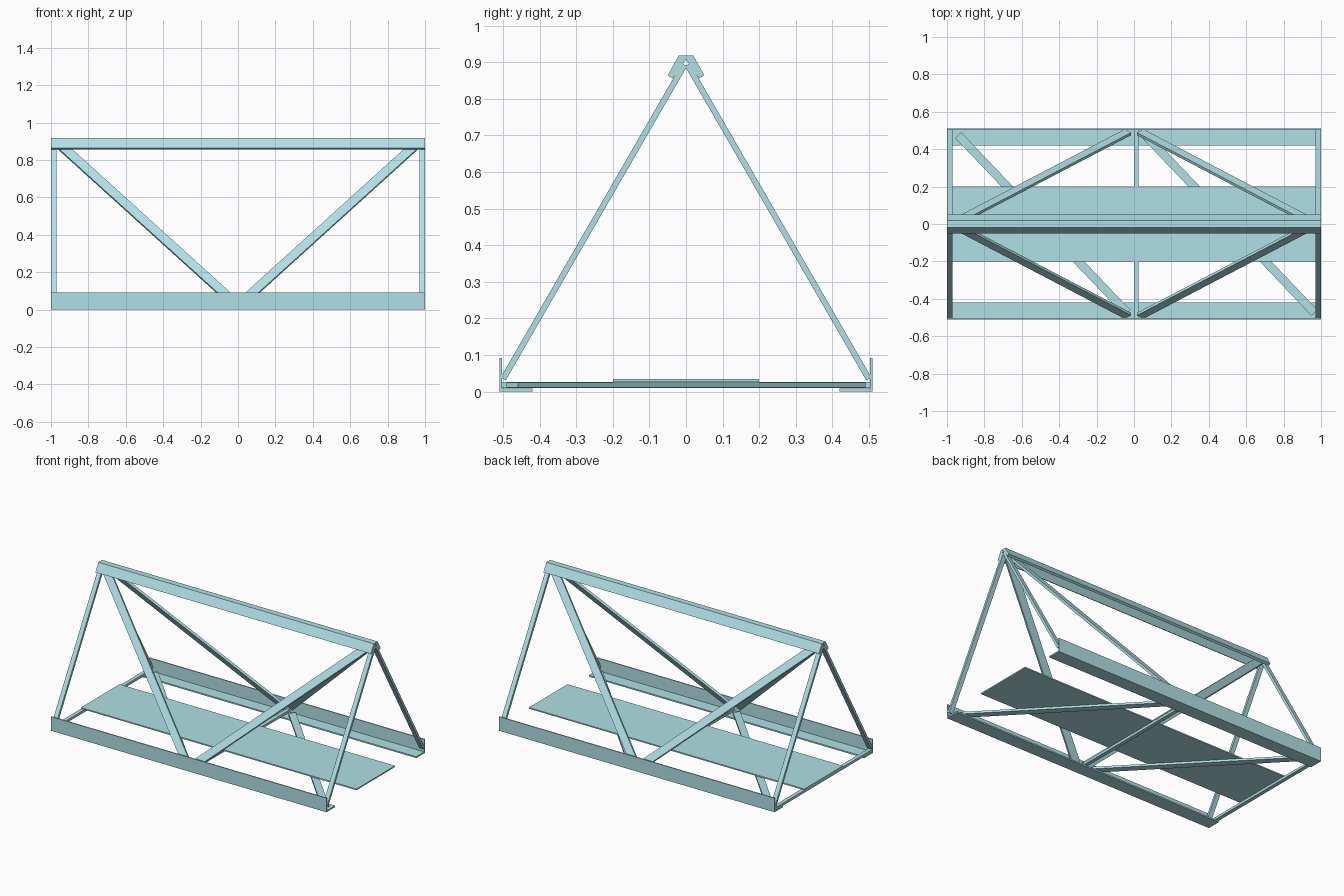
import bpy
from mathutils import Vector, Matrix

old = bpy.data.objects.get("Cube")
if old:
    bpy.data.objects.remove(old, do_unlink=True)

paint = bpy.data.materials.new("pale_blue_steel")
paint.use_nodes = True
COLOUR = (0.434, 0.745, 0.791, 1)
paint.diffuse_color = COLOUR
paint.node_tree.nodes["Principled BSDF"].inputs["Base Color"].default_value = COLOUR


def prism(name, profile, x0=-1, x1=1, matrix=Matrix()):
    """Extrude a (y, z) profile along x."""
    n = len(profile)
    verts = [matrix @ Vector((x, y, z)) for x in (x0, x1) for y, z in profile]
    faces = [tuple(range(n))[::-1], tuple(range(n, 2 * n))]
    faces += [(i, (i + 1) % n, n + (i + 1) % n, n + i) for i in range(n)]
    mesh = bpy.data.meshes.new(name)
    mesh.from_pydata(verts, [], faces)
    mesh.materials.append(paint)
    obj = bpy.data.objects.new(name, mesh)
    bpy.context.collection.objects.link(obj)
    # Consistent outward faces, whichever way the profile was drawn
    import bmesh
    bm = bmesh.new()
    bm.from_mesh(mesh)
    bmesh.ops.recalc_face_normals(bm, faces=bm.faces)
    bm.to_mesh(mesh)
    bm.free()
    return obj


def rect(y0, y1, z0, z1):
    return [(y0, z0), (y1, z0), (y1, z1), (y0, z1)]


def bar(name, start, end, width, thick, normal):
    """Flat bar between two points, its broad face looking along normal."""
    a, b = Vector(start), Vector(end)
    along = (b - a).normalized()
    out = Vector(normal)
    out = (out - along * out.dot(along)).normalized()
    side = out.cross(along)
    m = Matrix((along, side, out)).transposed().to_4x4()
    m.translation = a
    w, t = width / 2, thick / 2
    return prism(name, rect(-w, w, -t, t), 0, (b - a).length, m)


SLOPE = 3 ** 0.5


def on_side(x, z, s):
    """Point in the sloping truss plane on side s."""
    return (x, s * (0.90 - z) / SLOPE, z)


for s, label in ((-1, "front"), (1, "back")):
    # Angle-section bottom chord
    chord = [(0.51, 0), (0.51, 0.092), (0.503, 0.092),
             (0.503, 0.009), (0.42, 0.009), (0.42, 0)]
    prism(label + "_bottom_chord", [(s * y, z) for y, z in chord])
    # End posts and diagonals lying in the sloping plane
    normal = (0, s * SLOPE, 1)
    for e, end in ((-1, "right"), (1, "left")):
        bar(f"{label}_{end}_post", on_side(e * 0.985, 0.035, s),
            on_side(e * 0.985, 0.893, s), 0.03, 0.016, normal)
        bar(f"{label}_{end}_diagonal", on_side(e * 0.033, 0.05, s),
            on_side(e * 0.945, 0.876, s), 0.05, 0.016, normal)

# Ridge cap folded over the tops of the trusses
half = [(0.02, 0.918), (0.05, 0.864), (0.036, 0.856)]
prism("ridge_cap", [(-y, z) for y, z in half[::-1]] + half + [(0, 0.908)])

# Floor beams, diagonal floor braces and deck
for i, x in enumerate((-1, 0)):
    prism(f"floor_beam_{i + 1}", rect(-0.503, 0.503, 0.01, 0.026), x, x + 0.025)
    bar(f"floor_brace_{i + 1}", (x + 0.06, 0.475, 0.018),
        (x + 0.965, -0.475, 0.018), 0.045, 0.014, (0, 0, 1))
prism("deck", rect(-0.2, 0.2, 0.026, 0.034))
